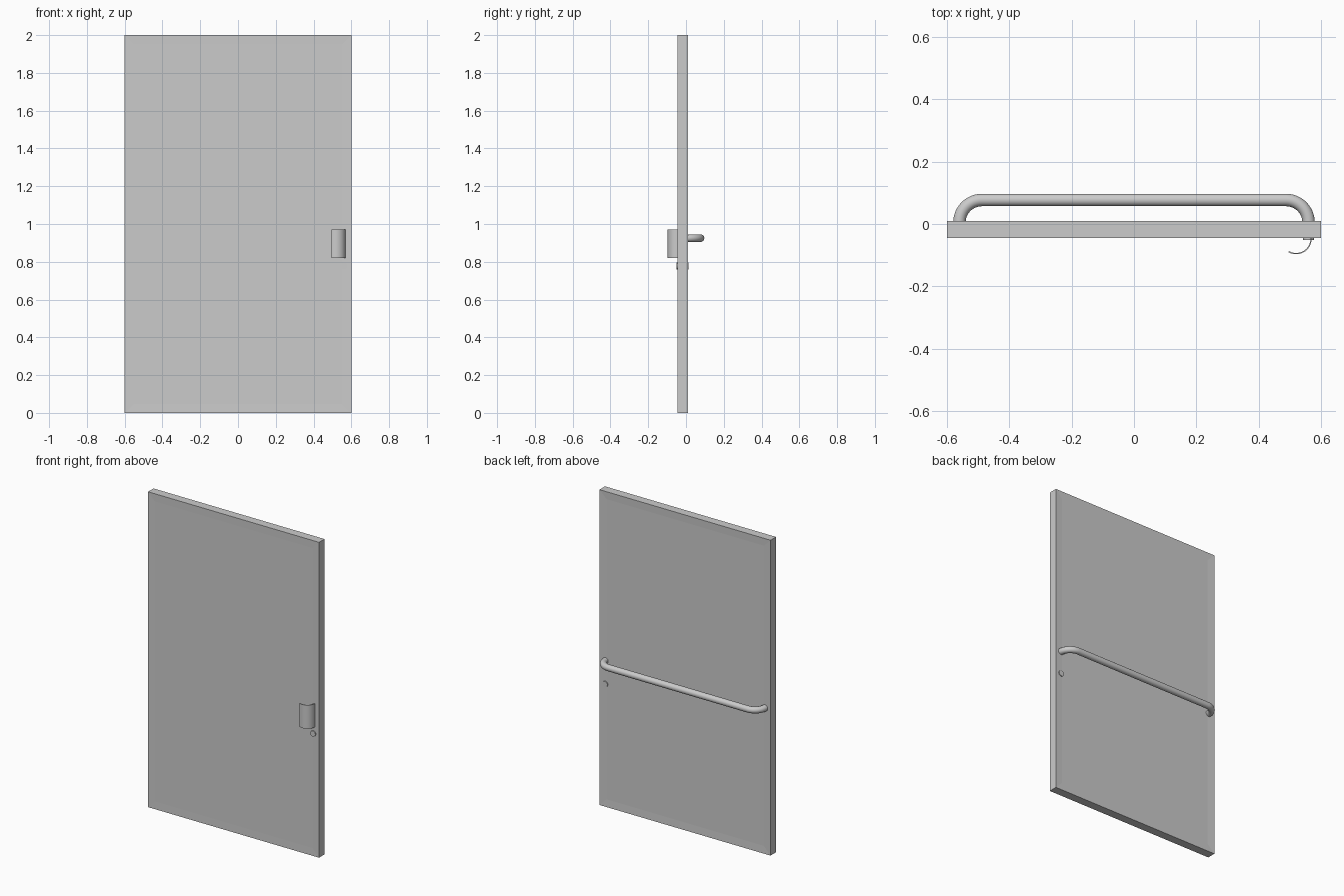
import bpy, bmesh, math
from mathutils import Vector

if "Cube" in bpy.data.objects:
    bpy.data.objects.remove(bpy.data.objects["Cube"])


def mesh_object(name, bm, smooth=False):
    bmesh.ops.recalc_face_normals(bm, faces=bm.faces)
    mesh = bpy.data.meshes.new(name)
    bm.to_mesh(mesh)
    bm.free()
    ob = bpy.data.objects.new(name, mesh)
    bpy.context.collection.objects.link(ob)
    if smooth:
        bpy.ops.object.select_all(action='DESELECT')
        ob.select_set(True)
        bpy.context.view_layer.objects.active = ob
        bpy.ops.object.shade_smooth_by_angle(angle=math.radians(35))
    return ob


def bridge_rings(bm, rings):
    for a, b in zip(rings, rings[1:]):
        n = len(a)
        for i in range(n):
            bm.faces.new((a[i], a[(i + 1) % n], b[(i + 1) % n], b[i]))
    bm.faces.new(rings[0])
    bm.faces.new(rings[-1])


# Door slab with a very shallow recessed panel on both sides
W, H, Y0, Y1 = 1.2, 2.0, -0.045, 0.01
bm = bmesh.new()
bmesh.ops.create_cube(bm, size=1)
for v in bm.verts:
    v.co = (v.co.x * W, (Y0 + Y1) / 2 + v.co.y * (Y1 - Y0), (v.co.z + 0.5) * H)
bm.normal_update()
for sign, depth in ((-1, 0.001), (1, 0.002)):
    face = max(bm.faces, key=lambda f: f.normal.y * sign + f.calc_area() * 0.01)
    bmesh.ops.inset_region(bm, faces=[face], thickness=0.068)
    for v in face.verts:
        v.co.y -= sign * depth
mesh_object("door_panel", bm)

# Full-width push bar, bent into the door at both ends
R, BEND, ZB, YB, XE = 0.02, 0.072, 0.925, 0.077, 0.56
half = [(Vector((XE, Y1 - 0.005, ZB)), 0.0)]
for i in range(13):
    a = math.pi / 2 * i / 12
    half.append((Vector((XE - BEND + BEND * math.cos(a),
                         YB - BEND + BEND * math.sin(a), ZB)), a))
path = half[1:] + [(Vector((-p.x, p.y, p.z)), math.pi - a)
                   for p, a in reversed(half[1:])]
bm = bmesh.new()
rings = []
for p, a in path:
    out = Vector((math.cos(a), math.sin(a), 0))
    rings.append([bm.verts.new(p + out * R * math.cos(t) + Vector((0, 0, R * math.sin(t))))
                  for t in (2 * math.pi * k / 24 for k in range(24))])
bridge_rings(bm, rings)
mesh_object("push_bar", bm, True)

# Curved finger pull on the front
CX, CY, R_OUT, R_IN = 0.52, -0.047, 0.05, 0.046
angles = [math.radians(-120 * i / 20) for i in range(21)]
outline = ([(R_OUT, a) for a in angles] + [(R_IN, a) for a in reversed(angles)])
bm = bmesh.new()
rings = [[bm.verts.new((CX + r * math.cos(a), CY + r * math.sin(a), z))
          for r, a in outline] for z in (0.82, 0.97)]
# tuck the foot of the pull into the door face
for ring in rings:
    ring[0].co.y += 0.006
    ring[-1].co.y += 0.006
bridge_rings(bm, rings)
mesh_object("pull_handle", bm, True)

# Lock cylinder passing through the door below the handle
bm = bmesh.new()
rings = [[bm.verts.new((0.56 + 0.018 * math.cos(t), y, 0.778 + 0.018 * math.sin(t)))
          for t in (2 * math.pi * k / 32 for k in range(32))] for y in (-0.051, 0.014)]
bridge_rings(bm, rings)
mesh_object("lock_cylinder", bm, True)
